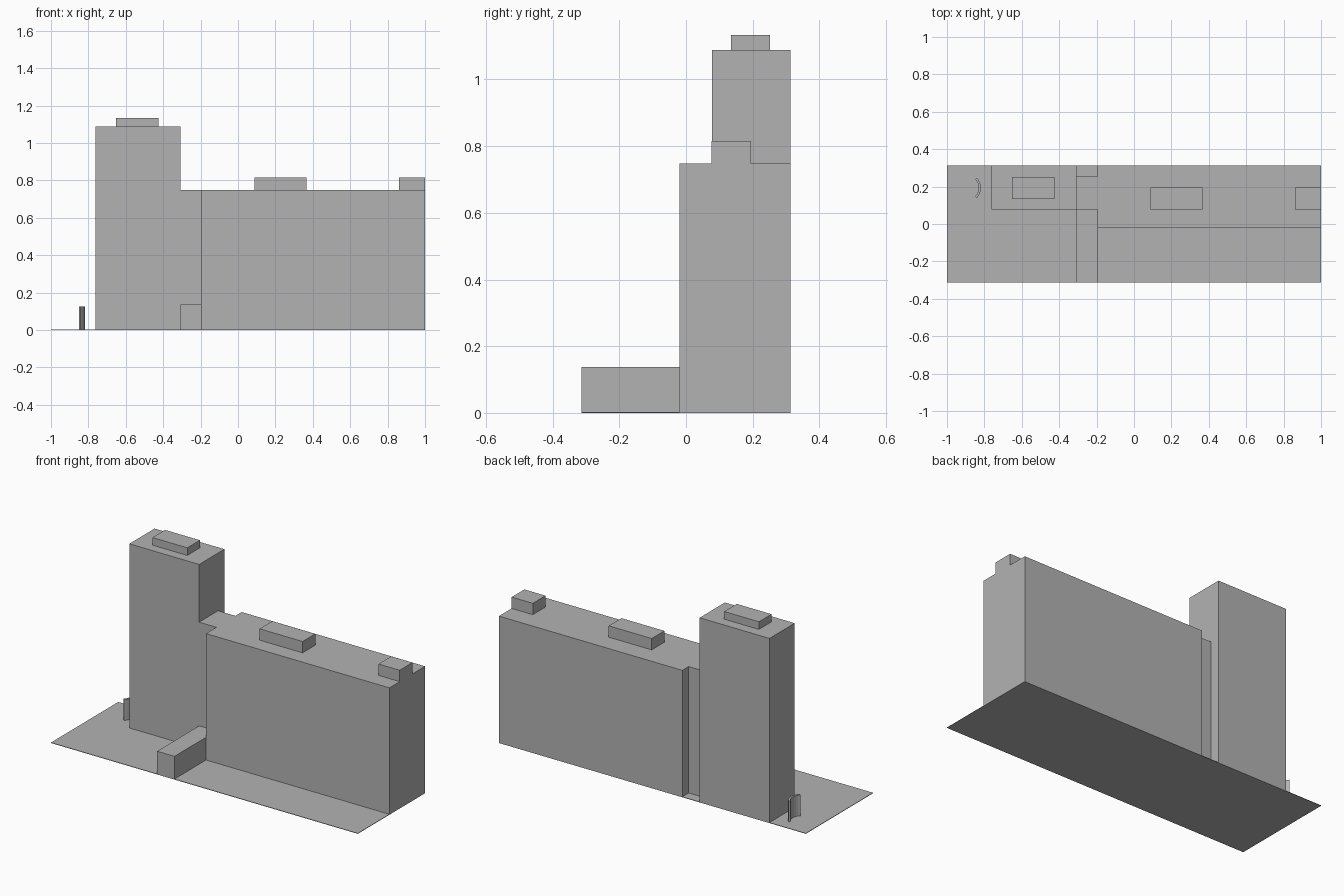
import bpy, bmesh, math

if "Cube" in bpy.data.objects:
    bpy.data.objects.remove(bpy.data.objects["Cube"])

grey = bpy.data.materials.new("light_grey")
grey.diffuse_color = (0.45, 0.45, 0.45, 1)
grey.use_nodes = True
grey.node_tree.nodes["Principled BSDF"].inputs["Base Color"].default_value = grey.diffuse_color


def prism(name, outline, z0, z1):
    """Extrude a counter-clockwise floor outline from z0 to z1."""
    bm = bmesh.new()
    face = bm.faces.new([bm.verts.new((x, y, z0)) for x, y in outline])
    top = bmesh.ops.extrude_face_region(bm, geom=[face], use_keep_orig=True)
    moved = [v for v in top["geom"] if isinstance(v, bmesh.types.BMVert)]
    bmesh.ops.translate(bm, verts=moved, vec=(0, 0, z1 - z0))
    bmesh.ops.recalc_face_normals(bm, faces=bm.faces[:])
    mesh = bpy.data.meshes.new(name)
    bm.to_mesh(mesh)
    bm.free()
    mesh.materials.append(grey)
    obj = bpy.data.objects.new(name, mesh)
    bpy.context.collection.objects.link(obj)
    return obj


def box(name, x0, x1, y0, y1, z0, z1):
    return prism(name, [(x0, y0), (x1, y0), (x1, y1), (x0, y1)], z0, z1)


BASE, ROOF, TOWER = 0.003, 0.748, 1.088
BACK, FRONT = 0.313, 0.078

# site plate
box("site_plate", -1, 1, -BACK, BACK, 0, BASE)

# tall tower with roof plant room
box("tower", -0.763, -0.308, FRONT, BACK, BASE, TOWER)
box("tower_plant_room", -0.652, -0.425, 0.135, 0.252, TOWER, 1.133)

# long slab with two roof plant rooms
box("slab_block", -0.195, 1, -0.019, BACK, BASE, ROOF)
for i, (x0, x1) in enumerate([(0.087, 0.367), (0.862, 1.0)]):
    box(f"slab_plant_room_{i + 1}", x0, x1, 0.077, 0.195, ROOF, 0.815)

# recessed link and low entrance wing
box("link_block", -0.308, -0.195, FRONT, 0.254, BASE, ROOF)
box("entrance_wing", -0.308, -0.195, -BACK, FRONT, BASE, 0.137)

# small curved freestanding wall
cx, cy, n, half = -0.893, 0.193, 8, math.radians(46)
angles = [-half + 2 * half * i / n for i in range(n + 1)]
arc = [(cx + 0.075 * math.cos(a), cy + 0.075 * math.sin(a)) for a in angles]
arc += [(cx + 0.063 * math.cos(a), cy + 0.063 * math.sin(a)) for a in reversed(angles)]
prism("curved_wall", arc, BASE, 0.126)
